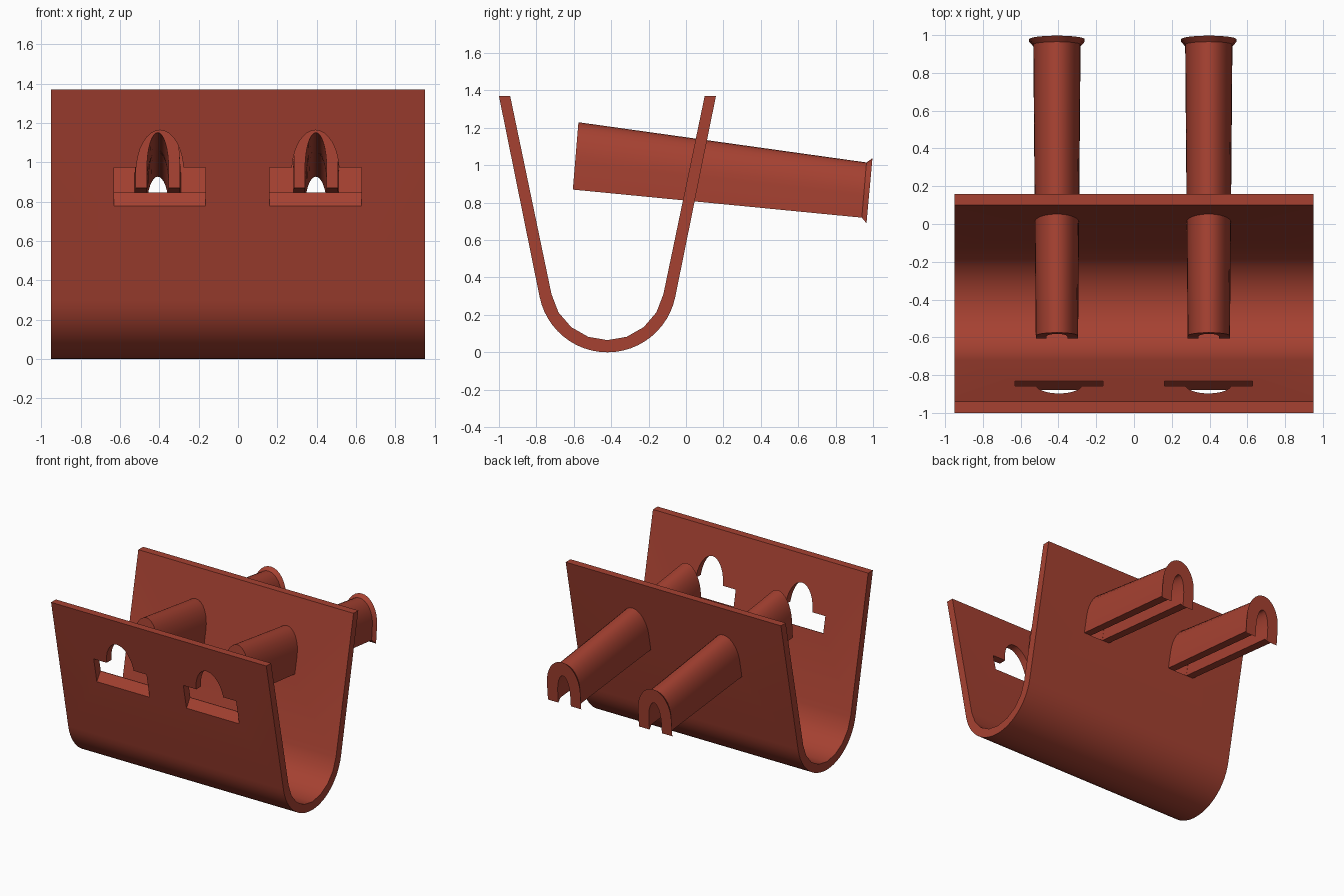
import bpy, bmesh, math
from mathutils import Vector

if "Cube" in bpy.data.objects:
    bpy.data.objects.remove(bpy.data.objects["Cube"])

red = bpy.data.materials.new("brick red")
red.diffuse_color = (0.38, 0.053, 0.031, 1)
red.use_nodes = True
red.node_tree.nodes["Principled BSDF"].inputs["Base Color"].default_value = red.diffuse_color


def make(name, bm):
    bmesh.ops.recalc_face_normals(bm, faces=bm.faces)
    me = bpy.data.meshes.new(name)
    bm.to_mesh(me)
    bm.free()
    me.materials.append(red)
    ob = bpy.data.objects.new(name, me)
    bpy.context.collection.objects.link(ob)
    return ob


def loft(name, rings):
    """Closed solid through rings of 3D points."""
    bm = bmesh.new()
    vs = [[bm.verts.new(p) for p in r] for r in rings]
    n = len(vs[0])
    for a, b in zip(vs, vs[1:]):
        for i in range(n):
            j = (i + 1) % n
            bm.faces.new((a[i], a[j], b[j], b[i]))
    bm.faces.new(vs[0])
    bm.faces.new(vs[-1])
    return make(name, bm)


def activate(ob):
    bpy.ops.object.select_all(action='DESELECT')
    ob.select_set(True)
    bpy.context.view_layer.objects.active = ob


def cut(ob, cutter):
    cutter.hide_render = True
    m = ob.modifiers.new("cut", 'BOOLEAN')
    m.operation, m.solver, m.object = 'DIFFERENCE', 'EXACT', cutter
    activate(ob)
    bpy.ops.object.modifier_apply(modifier=m.name)
    bpy.data.objects.remove(cutter)


def smooth(ob):
    activate(ob)
    bpy.ops.object.shade_smooth_by_angle(angle=math.radians(30))


# U-shaped trough
def u_line(r, top, n):
    cy, cz, lean = -0.42, 0.37, math.radians(11.2)
    pts = [(cy - top, 1.37)]
    for i in range(n + 1):
        a = math.pi + lean + (math.pi - 2 * lean) * i / n
        pts.append((cy + r * math.cos(a), cz + r * math.sin(a)))
    return pts + [(cy + top, 1.37)]


profile = u_line(0.37, 0.58, 24) + u_line(0.305, 0.52, 8)[::-1]
trough = loft("trough", [[(x, y, z) for y, z in profile] for x in (-0.95, 0.95)])


# Arch outline: (sideways, 0..1 height) from one foot over the top to the other
def arch(hw, straight, n=16):
    pts = [(hw, 0)]
    for i in range(n + 1):
        a = math.pi * i / n
        pts.append((hw * math.cos(a), straight + (1 - straight) * math.sin(a)))
    return pts + [(-hw, 0)]


def place(cx, bottom, top, outline):
    b, t = Vector((cx, *bottom)), Vector((cx, *top))
    return [b.lerp(t, h) + Vector((x, 0, 0)) for x, h in outline]


# Spout stations: bottom (y,z), top (y,z), outer half width, wall share at the top
stations = [((-0.605, 0.87), (-0.575, 1.23), 0.112, 0.78),
            ((0.94, 0.72), (0.965, 1.015), 0.125, 0.70),
            ((0.965, 0.69), (0.997, 1.038), 0.147, 0.68)]

for side, cx, hx in (("left", -0.408, -0.397), ("right", 0.396, 0.394)):
    # keyhole in the front wall: wide slot with sloping sill, plus arch
    slot = [(-1.2, 0.973), (-0.75, 0.973), (-0.75, 0.85),
            (-0.835, 0.845), (-0.884, 0.77), (-1.2, 0.29)]
    cut(trough, loft("slot_cutter", [[(hx + d, y, z) for y, z in slot]
                                     for d in (-0.233, 0.233)]))
    cut(trough, loft("arch_cutter", [place(hx, (y, 0.9), (y, 1.163), arch(0.12, 0.2))
                                     for y in (-1.2, -0.75)]))
    # channel through the back wall
    cut(trough, loft("channel_cutter", [
        place(cx, b, t, [(x, h * k) for x, h in arch(0.054, 0.35)])
        for b, t, w, k in stations[:2]]))
    # half-round spout, open underneath, flared at the back end
    bm = bmesh.new()
    rings = []
    for b, t, w, k in stations:
        outer = place(cx, b, t, arch(w, 0.4))
        inner = place(cx, b, t, [(x, h * k) for x, h in arch(0.055, 0.35)])
        rings.append([bm.verts.new(p) for p in outer + inner[::-1]])
    n = len(rings[0])
    for a, c in zip(rings, rings[1:]):
        for i in range(n):
            j = (i + 1) % n
            bm.faces.new((a[i], a[j], c[j], c[i]))
    for r in (rings[0], rings[-1]):
        for i in range(n // 2 - 1):
            bm.faces.new((r[i], r[i + 1], r[n - 2 - i], r[n - 1 - i]))
    smooth(make(side + "_spout", bm))

smooth(trough)
